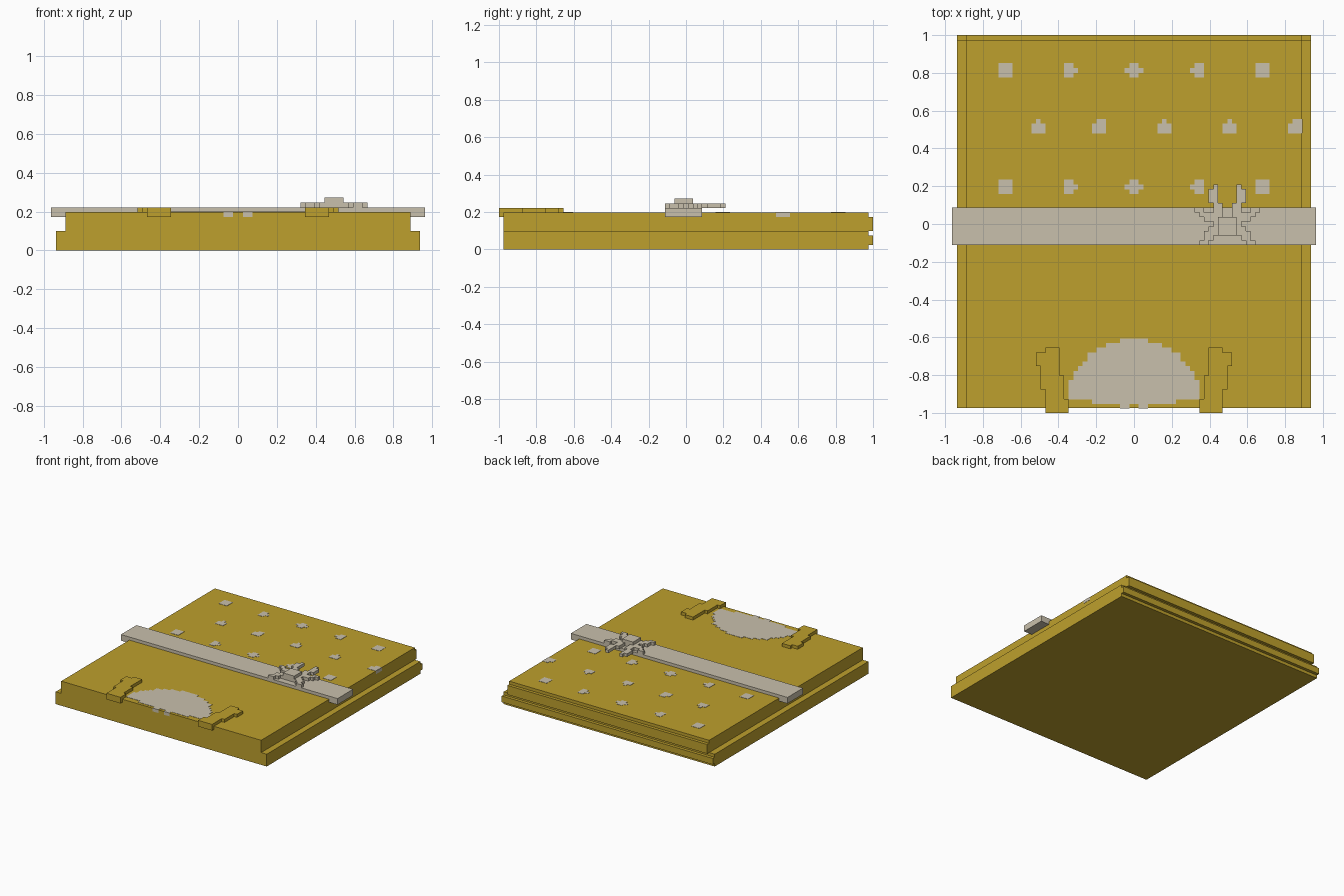
import bpy, bmesh

if "Cube" in bpy.data.objects:
    bpy.data.objects.remove(bpy.data.objects["Cube"])

U = 2 / 81          # size of one block unit
EPS = 0.002         # lift of painted plates


def material(name, rgb):
    m = bpy.data.materials.new(name)
    m.diffuse_color = (*rgb, 1)
    m.use_nodes = True
    m.node_tree.nodes["Principled BSDF"].inputs["Base Color"].default_value = m.diffuse_color
    return m


GOLD = material("gold", (0.515, 0.352, 0.026))
BEIGE = material("beige", (0.584, 0.527, 0.413))


def blocks(name, boxes, mat, lift=0.0):
    """Join boxes (x0, x1, y0, y1, z0, z1) in units; y counts from the front edge."""
    bm = bmesh.new()
    for x0, x1, y0, y1, z0, z1 in boxes:
        vs = bmesh.ops.create_cube(bm, size=1)["verts"]
        for v in vs:
            v.co.x = (x1 if v.co.x > 0 else x0) * U
            v.co.y = (y1 * U if v.co.y > 0 else y0 * U - lift) - 1
            v.co.z = z1 * U + lift if v.co.z > 0 else z0 * U
    me = bpy.data.meshes.new(name)
    bm.to_mesh(me)
    bm.free()
    me.materials.append(mat)
    ob = bpy.data.objects.new(name, me)
    bpy.context.collection.objects.link(ob)
    return ob


def mirror(boxes, c=0):
    return [(2 * c - b[1], 2 * c - b[0], *b[2:]) for b in boxes]


# Stepped mattress-like base with two ridges along the back
blocks("base", [(-38, 38, 1, 80, 0, 4), (-36, 36, 1, 80, 4, 8),
                (-38, 38, 80, 81, 1, 3), (-36, 36, 80, 81, 4, 7)], GOLD)

# Band across the middle
blocks("band", [(-39, 39, 36, 44, 7, 9)], BEIGE)

# Curved corner clips at the front
clip = [(14, 19, 0, 3, 7, 9), (15, 19, 3, 5, 7, 9), (15, 20, 5, 8, 7, 9),
        (16, 20, 8, 10, 7, 9), (16, 21, 10, 13, 7, 9), (16, 19, 13, 14, 7, 9)]
blocks("right_clip", clip, GOLD)
blocks("left_clip", mirror(clip), GOLD)

# Rounded patch at the front: (half width, y0, y1)
rows = [(9, 2, 3), (14, 3, 7), (13, 7, 9), (12, 9, 10), (11, 10, 11),
        (10, 11, 13), (8, 13, 14), (6, 14, 15), (3, 15, 16)]
patch = [(-w, w, a, b, 7, 8) for w, a, b in rows]
patch += [(-3, -1, 1, 2, 7, 8), (1, 3, 1, 2, 7, 8)]
blocks("front_patch", patch, BEIGE, EPS)

# Spots behind the band
spots = []
for y in (47, 72):
    side = [(26, 29, y, y + 3, 7, 8), (13, 15, y, y + 3, 7, 8),
            (12, 13, y + 1, y + 2, 7, 8)]
    spots += side + mirror(side)
    spots += [(-1, 1, y, y + 3, 7, 8), (-2, 2, y + 1, y + 2, 7, 8)]
for x, t0, t1 in ((-22, 1, 2), (-9, 1, 3), (5, 1, 2), (19, 1, 2), (33, 1, 3)):
    spots += [(x, x + 3, 60, 62, 7, 8), (x + t0, x + t1, 62, 63, 7, 8)]
blocks("spots", spots, BEIGE, EPS)
# edge of the spot that wraps over the right side
blocks("spot_edge", [(35, 36 + EPS / U, 60, 63, 7, 8)], BEIGE)

# Bow: raised knot, with loops and tails mirrored about its centre
blocks("bow_knot", [(18, 22, 38, 42, 9, 11)], BEIGE)
half = [(13, 15, 43, 44), (14, 17, 42, 43), (15, 18, 41, 42), (17, 18, 40, 41),
        (14, 16, 36, 37), (15, 17, 37, 38), (15, 18, 38, 39), (16, 18, 39, 40),
        (17, 18, 48, 49), (16, 18, 45, 48), (17, 19, 42, 45)]
half = [(*b, 9, 10) for b in half]
blocks("bow_left", half, BEIGE)
blocks("bow_right", mirror(half, 20), BEIGE)
